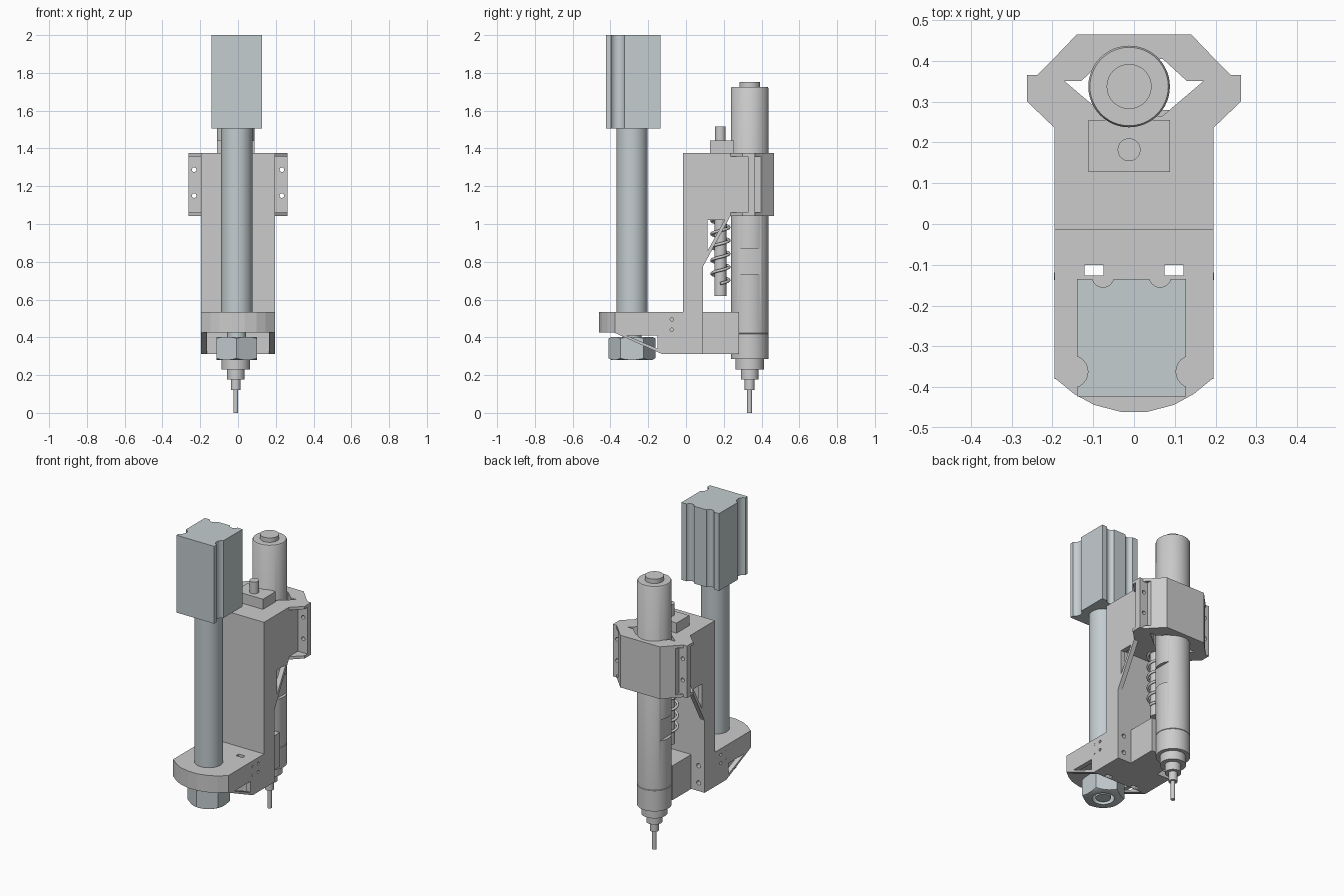
import bpy, bmesh
from math import sin, cos, pi, sqrt

if "Cube" in bpy.data.objects:
    bpy.data.objects.remove(bpy.data.objects["Cube"])

steel = bpy.data.materials.new("steel_blue_grey")
steel.diffuse_color = (0.55, 0.61, 0.63, 1)
steel.use_nodes = True
steel.node_tree.nodes["Principled BSDF"].inputs["Base Color"].default_value = steel.diffuse_color


def make(name, bm, mat=None):
    bmesh.ops.recalc_face_normals(bm, faces=bm.faces)
    me = bpy.data.meshes.new(name)
    bm.to_mesh(me)
    bm.free()
    ob = bpy.data.objects.new(name, me)
    bpy.context.collection.objects.link(ob)
    if mat:
        me.materials.append(mat)
    return ob


def prism(name, pts, a, b, axis="z", mat=None):
    """Extrude a 2D outline from a to b: (x, y) along z, (y, z) along x or (x, z) along y."""
    place = {"z": lambda u, v, w: (u, v, w),
             "x": lambda u, v, w: (w, u, v),
             "y": lambda u, v, w: (u, w, v)}[axis]
    bm = bmesh.new()
    lo = [bm.verts.new(place(u, v, a)) for u, v in pts]
    hi = [bm.verts.new(place(u, v, b)) for u, v in pts]
    bm.faces.new(lo)
    bm.faces.new(hi)
    n = len(pts)
    for i in range(n):
        j = (i + 1) % n
        bm.faces.new((lo[i], lo[j], hi[j], hi[i]))
    return make(name, bm, mat)


def circle(cx, cy, r, n=24, start=0.0):
    return [(cx + r * cos(start + 2 * pi * i / n), cy + r * sin(start + 2 * pi * i / n)) for i in range(n)]


def rect(u0, v0, u1, v1):
    return [(u0, v0), (u1, v0), (u1, v1), (u0, v1)]


def mirrored(pts):
    return [(-x, y) for x, y in pts]


def lathe(name, cx, cy, prof, mat=None, n=48):
    """Revolve a (radius, z) profile about a vertical axis."""
    bm = bmesh.new()
    rings = [[bm.verts.new((x, y, z)) for x, y in circle(cx, cy, r, n)] for r, z in prof]
    bm.faces.new(rings[0])
    bm.faces.new(rings[-1])
    for p, q in zip(rings, rings[1:]):
        for i in range(n):
            j = (i + 1) % n
            bm.faces.new((p[i], p[j], q[j], q[i]))
    return make(name, bm, mat)


def cut(ob, cutter, op="DIFFERENCE"):
    m = ob.modifiers.new("cut", "BOOLEAN")
    m.operation, m.solver, m.object = op, "EXACT", cutter
    bpy.context.view_layer.objects.active = ob
    bpy.ops.object.modifier_apply(modifier=m.name)
    bpy.data.objects.remove(cutter, do_unlink=True)


def smooth(ob):
    bpy.ops.object.select_all(action="DESELECT")
    ob.select_set(True)
    bpy.context.view_layer.objects.active = ob
    bpy.ops.object.shade_smooth_by_angle(angle=0.6)


W = 0.195            # half width of the bracket
AX, AY = -0.007, -0.286   # actuator axis
SX, SY = -0.012, 0.337    # spindle axis

# Actuator block with side and rear grooves
block = prism("actuator_block", rect(-0.14, -0.423, 0.127, -0.135), 1.505, 2.0, mat=steel)
for x, y, r in ((-0.153, -0.362, 0.04), (0.143, -0.362, 0.04), (-0.076, -0.128, 0.027), (0.064, -0.128, 0.027)):
    cut(block, prism("cutter", circle(x, y, r), 1.4, 2.1))
smooth(block)

# Actuator tube and neck through the base
smooth(lathe("actuator_tube", AX, AY, [(0.05, 0.39), (0.05, 0.50), (0.083, 0.50), (0.083, 1.505)], steel))

# Chamfered hex nut with a bored underside
nut = prism("hex_nut", circle(AX, AY, 0.124, 6, pi / 2), 0.28, 0.403, mat=steel)
cut(nut, lathe("cutter", AX, AY, [(0.106, 0.279), (0.126, 0.291), (0.126, 0.392), (0.106, 0.404)]), "INTERSECT")
cut(nut, prism("cutter", circle(AX, AY, 0.065, 32), 0.2, 0.33))
smooth(nut)
smooth(lathe("nut_insert", AX, AY, [(0.045, 0.285), (0.045, 0.34)], steel))

# Base plate with a rounded front
arc = [(W * s, -0.462 + 0.085 * abs(s) ** 2.2) for s in (-1, -0.75, -0.5, -0.17, 0.17, 0.5, 0.75, 1)]
prism("base_plate", arc + [(W, -0.13), (-W, -0.13)], 0.425, 0.533)

# Column with foot, cable slots, and screw holes
column = prism("column", [(-0.13, 0.313), (0.09, 0.313), (0.09, 1.042), (-0.015, 1.042),
                          (-0.015, 0.533), (-0.13, 0.533)], -W, W, "x")
for x in (-0.098, 0.098):
    cut(column, prism("cutter", rect(x - 0.023, -0.126, x + 0.023, -0.1), 0.3, 0.6))
for s in (-1, 1):
    for z in (0.44, 0.495):
        cut(column, prism("cutter", circle(-0.075, z, 0.009, 16), s * 0.17, s * 0.21, "x"))
    for z in (0.365, 0.475):
        cut(column, prism("cutter", circle(s * 0.152, z, 0.014, 16), 0.05, 0.12, "y"))

# Side screw heads on the base, triangular ribs under the base and the head
for s, side in ((-1, "left"), (1, "right")):
    for z in (0.44, 0.495):
        prism("base_screw_" + side, circle(-0.128, z, 0.009, 16), s * 0.18, s * 0.1965, "x")
    rib = prism("base_rib_" + side, [(-0.38, 0.425), (-0.13, 0.425), (-0.13, 0.313)], s * 0.165, s * W, "x")
    cut(rib, prism("cutter", [(-0.315, 0.41), (-0.15, 0.41), (-0.15, 0.34)], s * 0.1, s * 0.3, "x"))
    rib = prism("head_rib_" + side, [(0.09, 1.042), (0.235, 1.042), (0.09, 0.775)], s * 0.165, s * W, "x")
    cut(rib, prism("cutter", [(0.115, 1.02), (0.203, 1.02), (0.115, 0.86)], s * 0.1, s * 0.3, "x"))

# Lower spindle support
support = prism("spindle_support", rect(-0.1, 0.09, 0.1, 0.28), 0.313, 0.533)
cut(support, prism("cutter", circle(SX, SY, 0.1, 48), 0.2, 0.7))

# Head clamp with flanges and a V shaped opening for the spindle
half = [(W, -0.015), (W, 0.328), (0.262, 0.328), (0.262, 0.365), (0.205, 0.365), (0.205, 0.397), (0.14, 0.465)]
clamp = prism("head_clamp", half + mirrored(half)[::-1], 1.042, 1.376)
vee = [(0.07, 0.265), (0.17, 0.35), (0.13, 0.35), (0.07, 0.405)]
cut(clamp, prism("cutter", vee + mirrored(vee)[::-1], 1.0, 1.5))
for x in (-0.232, 0.232):
    for z in (1.15, 1.287):
        cut(clamp, prism("cutter", circle(x, z, 0.012, 16), 0.3, 0.4, "y"))

# Gussets closing the flange ends, top and bottom
front_g = [(W, 0.236), (0.262, 0.3), (0.262, 0.328), (W, 0.328)]
rear_g = [(0.205, 0.365), (0.237, 0.365), (0.205, 0.397)]
for z in (1.042, 1.358):
    for name, g in (("front_gusset", front_g), ("rear_gusset", rear_g)):
        prism(name + "_right", g, z, z + 0.018)
        prism(name + "_left", mirrored(g), z, z + 0.018)

# Spindle with stepped nose and tool, and wrench flats
spindle = lathe("spindle", SX, SY, [
    (0.013, 0), (0.013, 0.12), (0.026, 0.12), (0.026, 0.177), (0.047, 0.177), (0.047, 0.23),
    (0.076, 0.23), (0.076, 0.286), (0.1, 0.286), (0.1, 0.418), (0.097, 0.42), (0.1, 0.422),
    (0.1, 1.717), (0.096, 1.724), (0.055, 1.724), (0.055, 1.752)])
flat = sqrt(0.1 ** 2 - 0.06 ** 2)
for s in (-1, 1):
    cut(spindle, prism("cutter", rect(SY - 0.11, 0.735, SY + 0.11, 0.87), SX + s * flat, SX + s * 0.15, "x"))
smooth(spindle)

# Spring guide block, pin and rod
prism("guide_block", rect(SX - 0.1, 0.127, SX + 0.1, 0.255), 1.376, 1.441)
smooth(lathe("guide_pin", SX, 0.182, [(0.028, 1.44), (0.028, 1.516)]))
smooth(lathe("spring_rod", SX, 0.182, [(0.032, 0.62), (0.032, 1.05)]))

# Coil spring
turns, steps = 5, 24
cu = bpy.data.curves.new("coil_spring", "CURVE")
cu.dimensions, cu.bevel_depth, cu.bevel_resolution, cu.use_fill_caps = "3D", 0.008, 2, True
sp = cu.splines.new("POLY")
sp.points.add(turns * steps)
for i, p in enumerate(sp.points):
    a = 2 * pi * i / steps
    p.co = (SX + 0.046 * cos(a), 0.182 + 0.046 * sin(a), 0.685 + 0.35 * i / (turns * steps), 1)
bpy.context.collection.objects.link(bpy.data.objects.new("coil_spring", cu))
